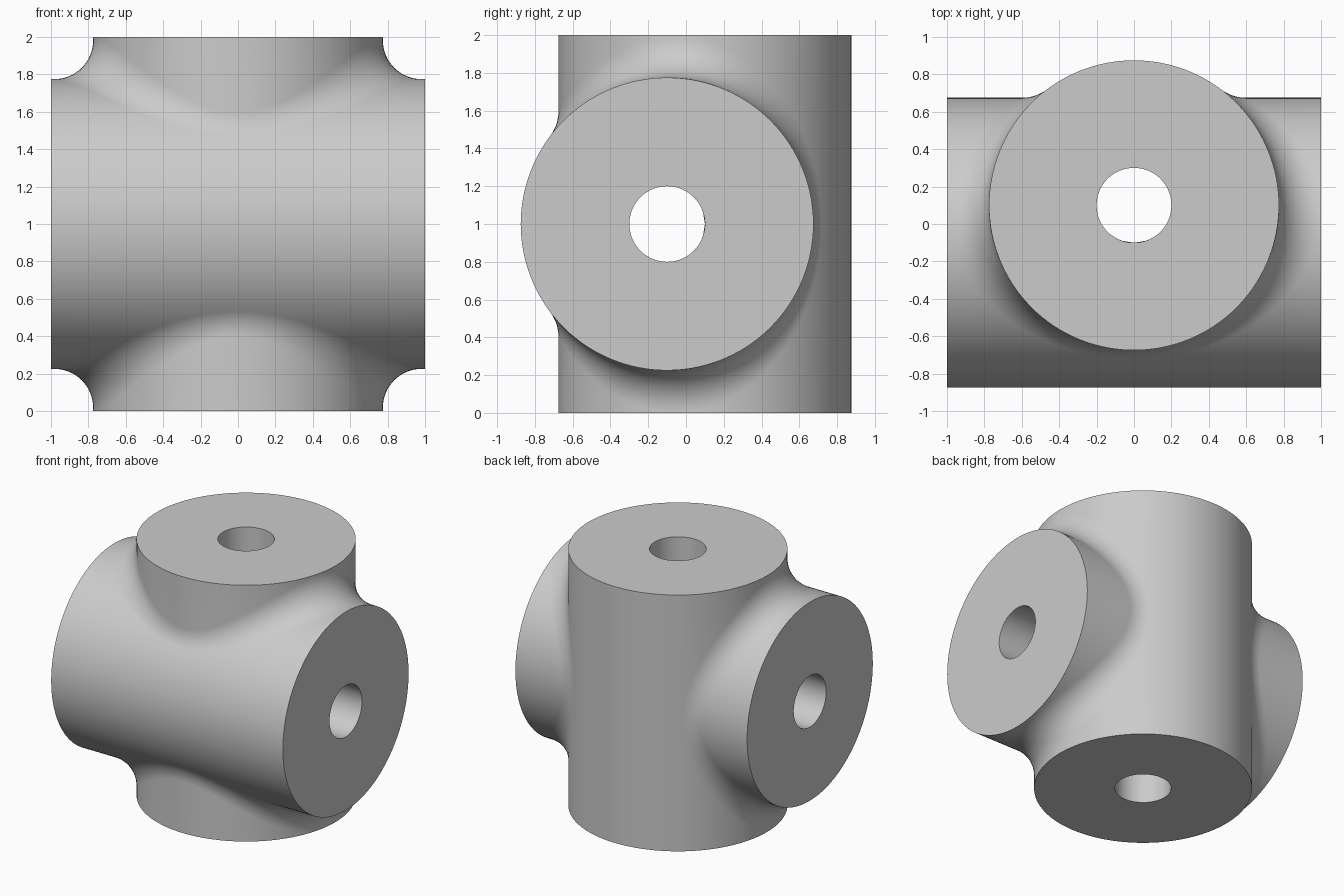
import bpy
import bmesh
from math import sin, cos, pi, atan2, sqrt, radians
from mathutils import Vector

cube = bpy.data.objects.get("Cube")
if cube:
    bpy.data.objects.remove(cube, do_unlink=True)

BARREL = 0.775          # radius of both barrels
BORE = 0.2              # radius of both through holes
SHIFT = 0.1             # each barrel axis sits this far from the middle
REACH = 0.998           # barrel radius plus fillet radius
FILLET = REACH - BARREL
STEPS, BACK, ARC = 56, 14, 16


def root(v):
    return sqrt(max(v, 0.0))


def rim(angle, radius, z):
    return Vector((radius * cos(angle), SHIFT + radius * sin(angle), z))


def swap(p):
    # exchanges the upright barrel and the crosswise barrel
    return Vector((p.z, -p.y, p.x))


bm = bmesh.new()


def strip(rows):
    # every patch is one quadrant, repeated by mirroring in x and z
    for sx in (1, -1):
        for sz in (1, -1):
            grid = [[bm.verts.new((p.x * sx, p.y, p.z * sz + 1)) for p in row]
                    for row in rows]
            for a, b in zip(grid, grid[1:]):
                for i in range(len(a) - 1):
                    bm.faces.new((a[i], a[i + 1], b[i + 1], b[i]))


def both(rows):
    strip(rows)
    strip([[swap(p) for p in row] for row in rows])


# Rolling-ball fillet along the crossing of the barrels
fillet_rows, columns = [], []
for i in range(STEPS + 1):
    y = -(REACH - SHIFT) * cos(pi * i / STEPS)
    x = root(REACH ** 2 - (y - SHIFT) ** 2)
    z = root(REACH ** 2 - (y + SHIFT) ** 2)
    centre = Vector((x, y, z))
    to_upright = Vector((x, y - SHIFT, 0)).normalized()
    to_cross = Vector((0, y + SHIFT, z)).normalized()
    span = to_upright.angle(to_cross)
    row = []
    for k in range(ARC + 1):
        f = k / ARC
        d = (to_upright * sin((1 - f) * span) + to_cross * sin(f * span)) / sin(span)
        row.append(centre - d * FILLET)
    fillet_rows.append(row)
    columns.append((atan2(y - SHIFT, x), z))
strip(fillet_rows)

# Uninterrupted back of the barrel continues to the middle plane
tip = columns[-1][0]
columns += [(tip + (pi / 2 - tip) * i / BACK, 0.0) for i in range(1, BACK + 1)]

# Barrel walls, flat ends and bores
both([[rim(a, BARREL, z), rim(a, BARREL, 1)] for a, z in columns])
both([[rim(a, BARREL, 1), rim(a, BORE, 1)] for a, z in columns])
bore_rows = []
for a, z in columns:
    y = SHIFT + BORE * sin(a)
    bore_rows.append([rim(a, BORE, 1), rim(a, BORE, root(BORE ** 2 - (y + SHIFT) ** 2))])
both(bore_rows)

bmesh.ops.remove_doubles(bm, verts=bm.verts[:], dist=0.0001)
bmesh.ops.recalc_face_normals(bm, faces=bm.faces[:])

mesh = bpy.data.meshes.new("crossed_barrels")
bm.to_mesh(mesh)
bm.free()
body = bpy.data.objects.new("crossed_barrels", mesh)
bpy.context.collection.objects.link(body)

# Plain grey finish
grey = bpy.data.materials.new("plain_grey")
grey.use_nodes = True
colour = (0.6, 0.6, 0.6, 1)
grey.diffuse_color = colour
grey.node_tree.nodes["Principled BSDF"].inputs["Base Color"].default_value = colour
mesh.materials.append(grey)

bpy.ops.object.select_all(action='DESELECT')
body.select_set(True)
bpy.context.view_layer.objects.active = body
bpy.ops.object.shade_smooth_by_angle(angle=radians(30))
